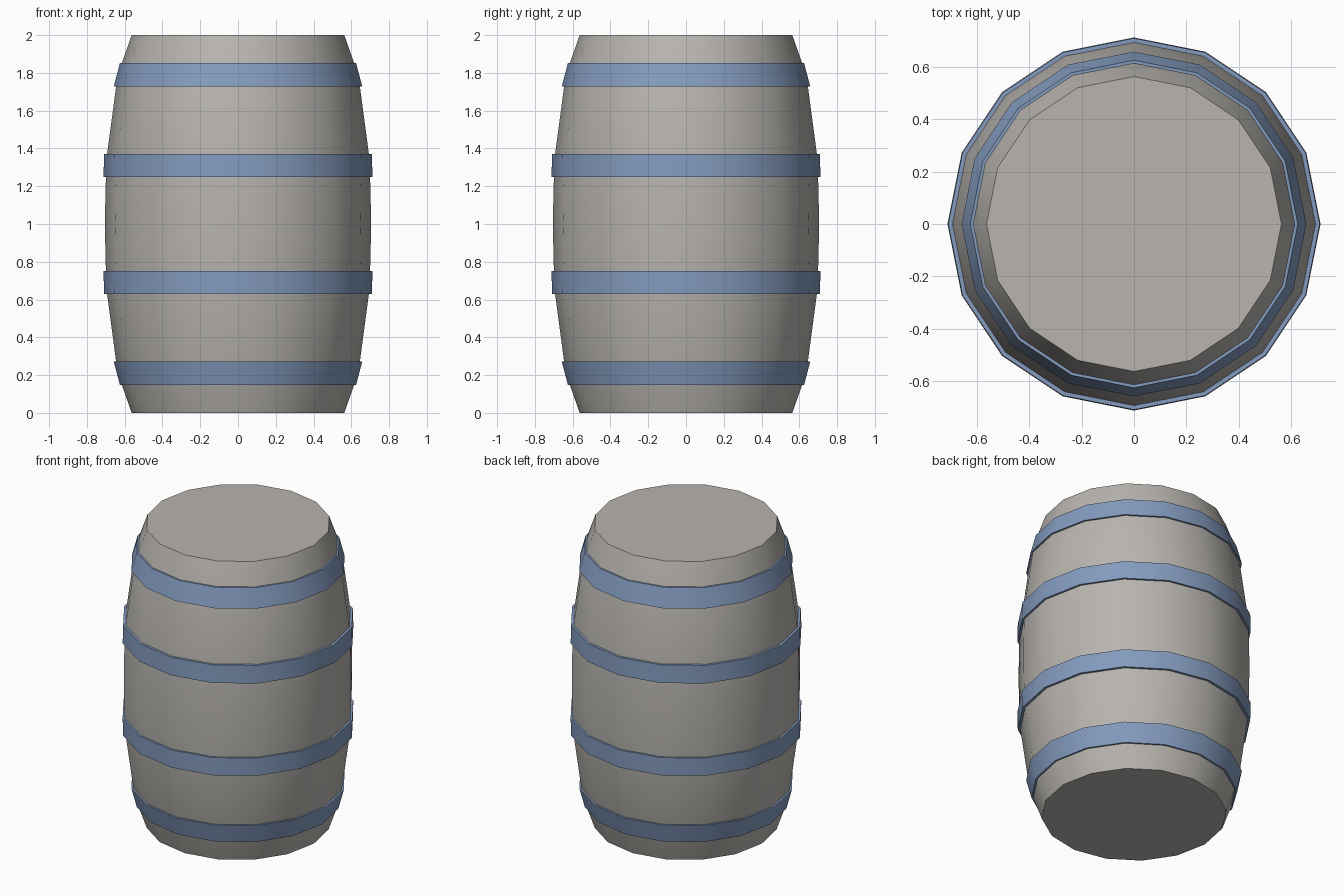
import bpy, bmesh, math

cube = bpy.data.objects.get("Cube")
if cube:
    bpy.data.objects.remove(cube, do_unlink=True)

SIDES = 16


def material(name, rgb):
    mat = bpy.data.materials.new(name)
    mat.use_nodes = True
    mat.diffuse_color = (*rgb, 1)
    mat.node_tree.nodes["Principled BSDF"].inputs["Base Color"].default_value = (*rgb, 1)
    return mat


def lathe(name, profile, mat, closed):
    """Spin (radius, z) points round z; closed loops form hoops, open ones get caps."""
    bm = bmesh.new()
    rings = []
    for r, z in profile:
        angles = [math.tau * i / SIDES for i in range(SIDES)]
        rings.append([bm.verts.new((r * math.cos(a), r * math.sin(a), z)) for a in angles])
    pairs = list(zip(rings, rings[1:]))
    if closed:
        pairs.append((rings[-1], rings[0]))
    else:
        bm.faces.new(rings[0][::-1])
        bm.faces.new(rings[-1])
    for low, high in pairs:
        for i in range(SIDES):
            j = (i + 1) % SIDES
            bm.faces.new((low[i], low[j], high[j], high[i]))
    bmesh.ops.recalc_face_normals(bm, faces=bm.faces)
    mesh = bpy.data.meshes.new(name)
    bm.to_mesh(mesh)
    bm.free()
    mesh.materials.append(mat)
    obj = bpy.data.objects.new(name, mesh)
    bpy.context.collection.objects.link(obj)
    bpy.ops.object.select_all(action='DESELECT')
    obj.select_set(True)
    bpy.context.view_layer.objects.active = obj
    bpy.ops.object.shade_smooth_by_angle(angle=math.radians(30))
    return obj


wood = material("weathered_grey", (0.48, 0.46, 0.43))
steel = material("hoop_blue", (0.23, 0.33, 0.52))

# Bulging body, mirrored about mid height
half = [(0.563, 0), (0.612, 0.14), (0.645, 0.27), (0.693, 0.63), (0.702, 0.82)]
profile = half + [(0.704, 1)] + [(r, 2 - z) for r, z in reversed(half)]
lathe("barrel_body", profile, wood, False)

# Hoops: outer and inner radius at the end-side edge and the middle-side edge
hoops = {
    "end_hoop": ((0.625, 0.605, 0.147), (0.658, 0.636, 0.273)),
    "middle_hoop": ((0.709, 0.685, 0.63), (0.712, 0.69, 0.75)),
}
for name, ((ro1, ri1, z1), (ro2, ri2, z2)) in hoops.items():
    loop = [(ro1, z1), (ro2, z2), (ri2, z2), (ri1, z1)]
    lathe("lower_" + name, loop, steel, True)
    lathe("upper_" + name, [(r, 2 - z) for r, z in loop], steel, True)
